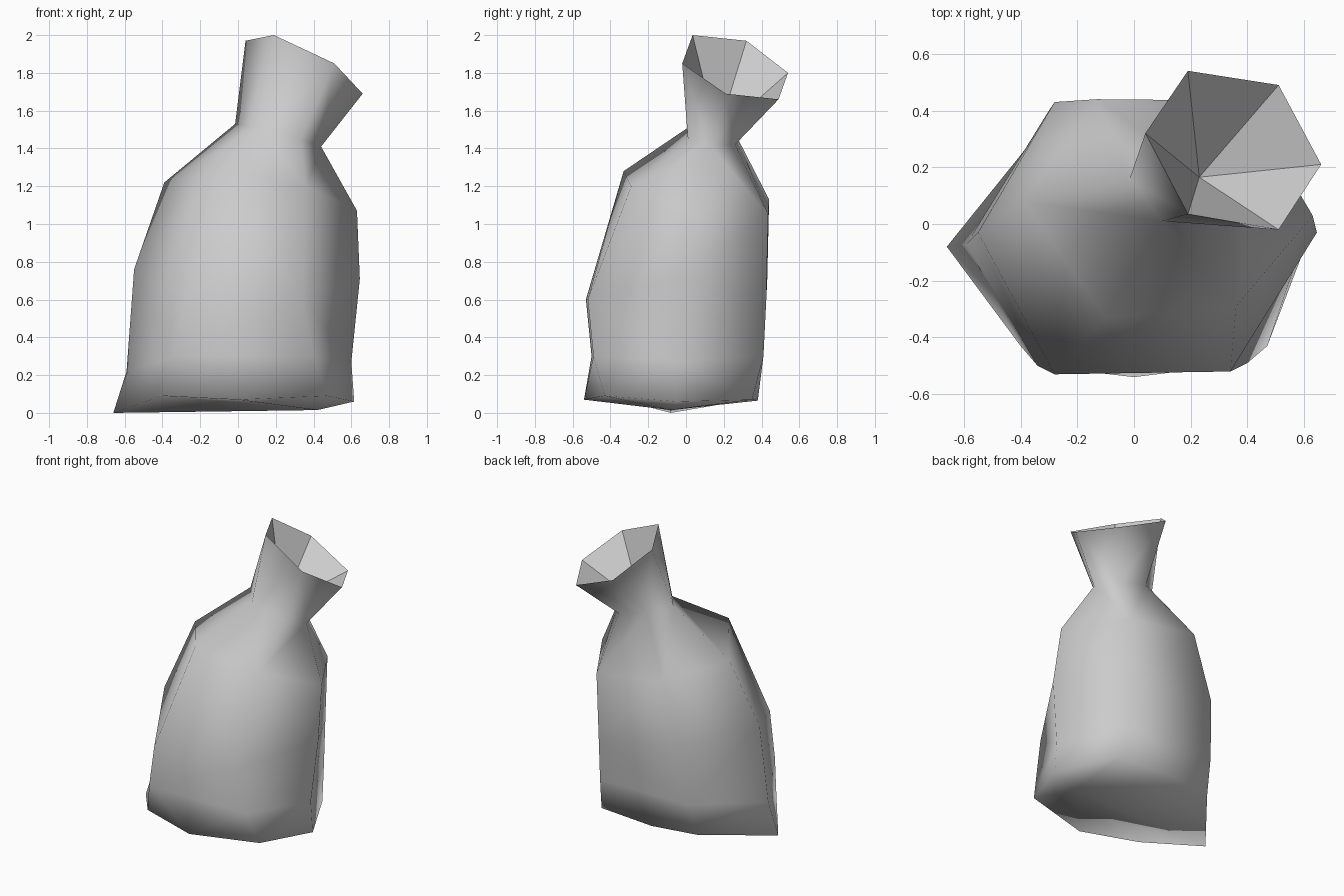
import bpy
import bmesh
from mathutils import Vector

default_cube = bpy.data.objects.get("Cube")
if default_cube:
    bpy.data.objects.remove(default_cube, do_unlink=True)

# One plain grey cloth colour
cloth = bpy.data.materials.new("grey_cloth")
cloth.use_nodes = True
cloth_colour = (0.6, 0.6, 0.6, 1)
cloth.diffuse_color = cloth_colour
cloth.node_tree.nodes["Principled BSDF"].inputs["Base Color"].default_value = cloth_colour

# Sagging six-sided rings: left tip, front pair, right tip, back pair
base = [(-.66, -.08, 0), (-.4, -.43, .09), (.47, -.43, .09),
        (.615, -.05, .06), (.41, .35, .07), (-.33, .33, .07)]
lower = [(-.59, -.07, .22), (-.34, -.5, .3), (.4, -.49, .3),
         (.6, -.05, .27), (.38, .41, .3), (-.3, .4, .3)]
belly = [(-.55, -.03, .76), (-.28, -.53, .6), (.34, -.52, .6),
         (.645, -.03, .71), (.38, .425, .6), (-.28, .43, .7)]
shoulder = [(-.39, .08, 1.22), (-.1, -.33, 1.28), (.36, -.29, 1.2),
            (.63, .03, 1.07), (.39, .435, 1.05), (-.13, .44, 1.13)]
neck = [(-.015, .16, 1.53), (.1, .01, 1.51), (.33, .01, 1.45),
        (.44, .13, 1.41), (.34, .26, 1.42), (.12, .26, 1.48)]
rim = [(.04, .32, 1.97), (.19, .035, 2), (.51, -.02, 1.85),
       (.66, .21, 1.69), (.51, .49, 1.66), (.19, .54, 1.8)]


def add_ring(bm, points):
    return [bm.verts.new(point) for point in points]


def bridge(bm, below, above):
    count = len(below)
    for i in range(count):
        j = (i + 1) % count
        bm.faces.new((below[i], below[j], above[j], above[i]))


def fan(bm, ring, tip):
    centre = bm.verts.new(tip)
    for i, vert in enumerate(ring):
        bm.faces.new((vert, centre, ring[(i + 1) % len(ring)]))


def split_at(bm, start, end, position):
    edge = bm.edges.get((start, end))
    middle = bmesh.utils.edge_split(edge, start, 0.5)[1]
    middle.co = Vector(position)
    return middle


def finish(bm, name, smooth):
    bmesh.ops.triangulate(bm, faces=bm.faces[:])
    for face in bm.faces:
        face.smooth = smooth
    mesh = bpy.data.meshes.new(name)
    bm.to_mesh(mesh)
    bm.free()
    mesh.materials.append(cloth)
    sack_part = bpy.data.objects.new(name, mesh)
    bpy.context.collection.objects.link(sack_part)
    return sack_part


# Outer skin of the sack, from the base up to the flared mouth
skin = bmesh.new()
rings = [add_ring(skin, points) for points in (base, lower, belly, shoulder, neck, rim)]
for below, above in zip(rings, rings[1:]):
    bridge(skin, below, above)

# Extra bulge points in the front and back base edges
left, front_left, front_right, right, back_right, back_left = rings[0]
front_bulge = split_at(skin, front_left, front_right, (0, -.54, .07))
back_bulge = split_at(skin, back_right, back_left, (0, .38, .065))

# Underside folded along a low ridge
underside = [left, front_left, front_bulge, front_right,
             right, back_right, back_bulge, back_left]
fan(skin, underside, (.42, -.08, .015))
bmesh.ops.recalc_face_normals(skin, faces=skin.faces[:])
finish(skin, "sack_body", True)

# Open mouth, a faceted hollow that narrows down to the tied neck
hollow = bmesh.new()
fan(hollow, add_ring(hollow, rim), (.23, .165, 1.47))
for face in hollow.faces:
    face.normal_update()
    if face.normal.z < 0:
        face.normal_flip()
finish(hollow, "mouth_hollow", False)
